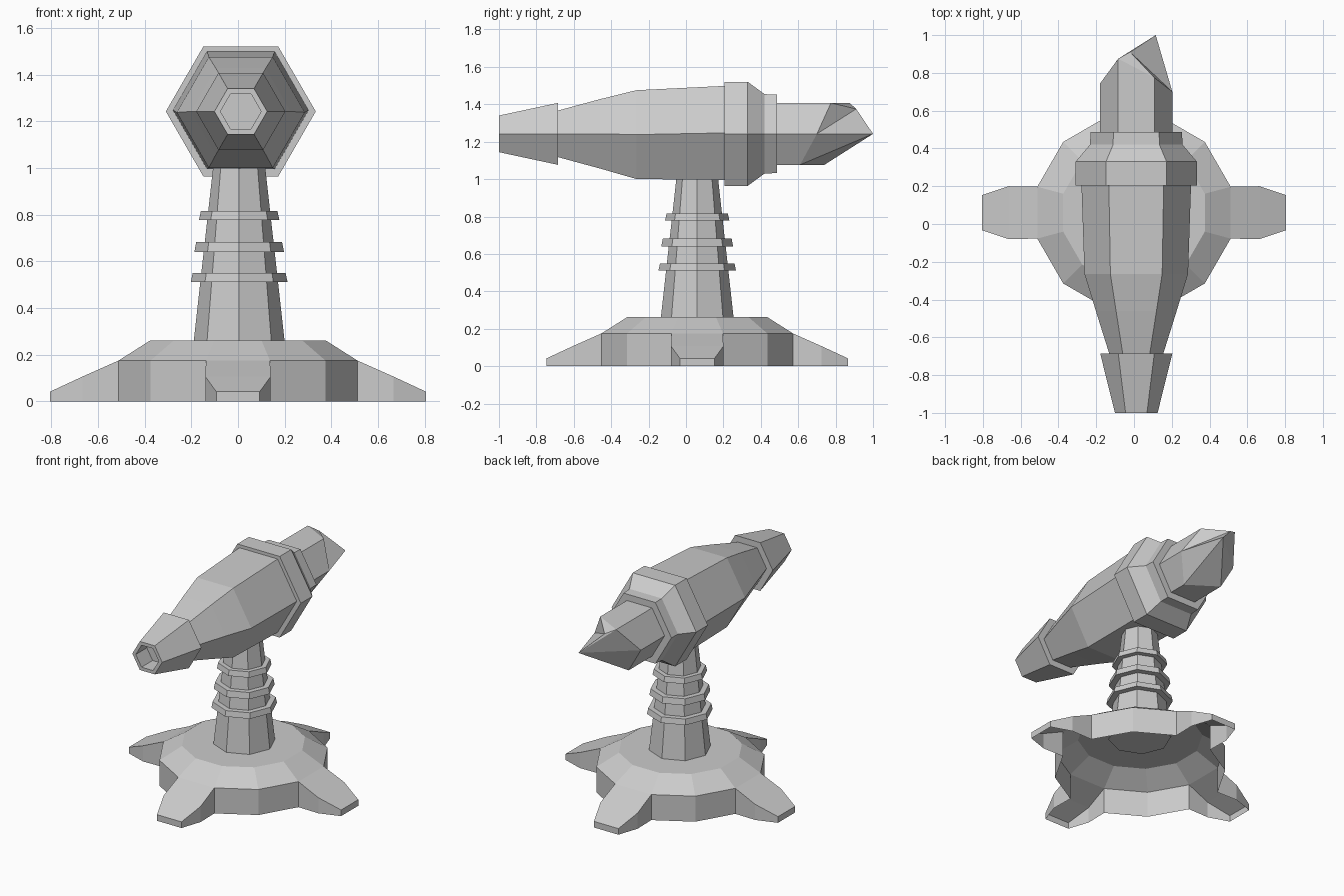
import bpy, bmesh
from math import sin, cos, radians
from mathutils import Vector, Matrix

if "Cube" in bpy.data.objects:
    bpy.data.objects.remove(bpy.data.objects["Cube"])

CY = 0.06            # stand centre in y
GX, GZ = 0.012, 1.242  # gun axis


def finish(name, bm):
    bmesh.ops.remove_doubles(bm, verts=bm.verts, dist=0.0005)
    bmesh.ops.recalc_face_normals(bm, faces=bm.faces)
    me = bpy.data.meshes.new(name)
    bm.to_mesh(me)
    bm.free()
    ob = bpy.data.objects.new(name, me)
    bpy.context.collection.objects.link(ob)
    return ob


def bridge(bm, a, b, skip=()):
    n = len(a)
    for i in range(n):
        if i not in skip:
            bm.faces.new((a[i], a[(i + 1) % n], b[(i + 1) % n], b[i]))


def ring(bm, n, r, z, phase=0):
    """Horizontal polygon around the stand axis."""
    ang = [radians(phase + 360 * i / n) for i in range(n)]
    return [bm.verts.new((0.005 + r * cos(a), CY + r * sin(a), z)) for a in ang]


def hex_ring(bm, y, r, dz=0):
    """Hexagon around the gun axis: right, top right, top left, left, ..."""
    ang = [radians(60 * i) for i in range(6)]
    return [bm.verts.new((GX + r * cos(a), y, GZ + dz + r * sin(a))) for a in ang]


def column_part(name, sections):
    bm = bmesh.new()
    rings = [ring(bm, 8, r, z) for r, z in sections]
    for a, b in zip(rings, rings[1:]):
        bridge(bm, a, b)
    bm.faces.new(rings[0])
    bm.faces.new(rings[-1])
    return finish(name, bm)


def hex_part(name, sections):
    bm = bmesh.new()
    rings = [hex_ring(bm, *s) for s in sections]
    for a, b in zip(rings, rings[1:]):
        bridge(bm, a, b)
    bm.faces.new(rings[0])
    bm.faces.new(rings[-1])
    return finish(name, bm)


# Base: open-bottomed twelve-sided shell with four splayed feet
bm = bmesh.new()
low, mid, top = (
    [bm.verts.new((r * cos(radians(15 + 30 * i)), CY + r * sin(radians(15 + 30 * i)), z))
     for i in range(12)]
    for r, z in ((0.53, 0), (0.53, 0.175), (0.388, 0.262)))
bridge(bm, low, mid, skip=(2, 5, 8, 11))
bridge(bm, mid, top)
bm.faces.new(top)
inner = 0.53 * cos(radians(15))
half = 0.53 * sin(radians(15))
for k in range(4):
    rot = Matrix.Translation((0, CY, 0)) @ Matrix.Rotation(radians(90 * k), 4, 'Z')
    prof = []
    for d, w, z in ((inner, half, 0.175), (0.665, 0.14, 0.107), (0.805, 0.093, 0.042)):
        prof.append([bm.verts.new(rot @ Vector(p)) for p in
                     ((d, -w, 0), (d, -w, z), (d, w, z), (d, w, 0))])
    for a, b in zip(prof, prof[1:]):
        for i in range(3):
            bm.faces.new((a[i], a[i + 1], b[i + 1], b[i]))
    bm.faces.new(prof[-1])
finish("base_with_feet", bm)

# Column and its collars
column_part("column", [(0.195, 0.255), (0.103, 1.08)])
for i, (r, z0, z1) in enumerate(((0.207, 0.512, 0.55), (0.192, 0.64, 0.682), (0.172, 0.778, 0.815))):
    column_part(f"collar_{i + 1}", [(r, z0), (r - 0.008, z1)])

# Gun body with thick band and rear step
hex_part("gun_body", [
    (-0.69, 0.142), (-0.46, 0.214), (-0.265, 0.274, -0.004), (0.205, 0.29, 0.005),
    (0.205, 0.321), (0.33, 0.321), (0.42, 0.245), (0.487, 0.242)])

# Muzzle with a recessed bore
hex_part("muzzle", [
    (-0.685, 0.142), (-0.685, 0.191), (-1.0, 0.113), (-1.0, 0.087), (-0.88, 0.087)])

# Jagged tail: hexagonal tube with uneven ends closed to two points
bm = bmesh.new()
a = hex_ring(bm, 0.47, 0.191)
b = hex_ring(bm, 0.7, 0.191)
for v, y in zip(b, (0.70, 0.775, 0.875, 0.745, 0.74, 0.61)):
    v.co.y = y
bm.faces.new(a)
bridge(bm, a, b)
tip = bm.verts.new((0.115, 1.0, 1.242))
notch = bm.verts.new((-0.02, 0.91, 1.375))
R, TR, TL, L, BL, BR = b
for f in ((R, TR, notch), (TR, TL, notch), (R, notch, tip), (notch, TL, tip),
          (TL, L, tip), (L, BL, tip), (BL, BR, tip), (BR, R, tip)):
    bm.faces.new(f)
finish("tail_spike", bm)
